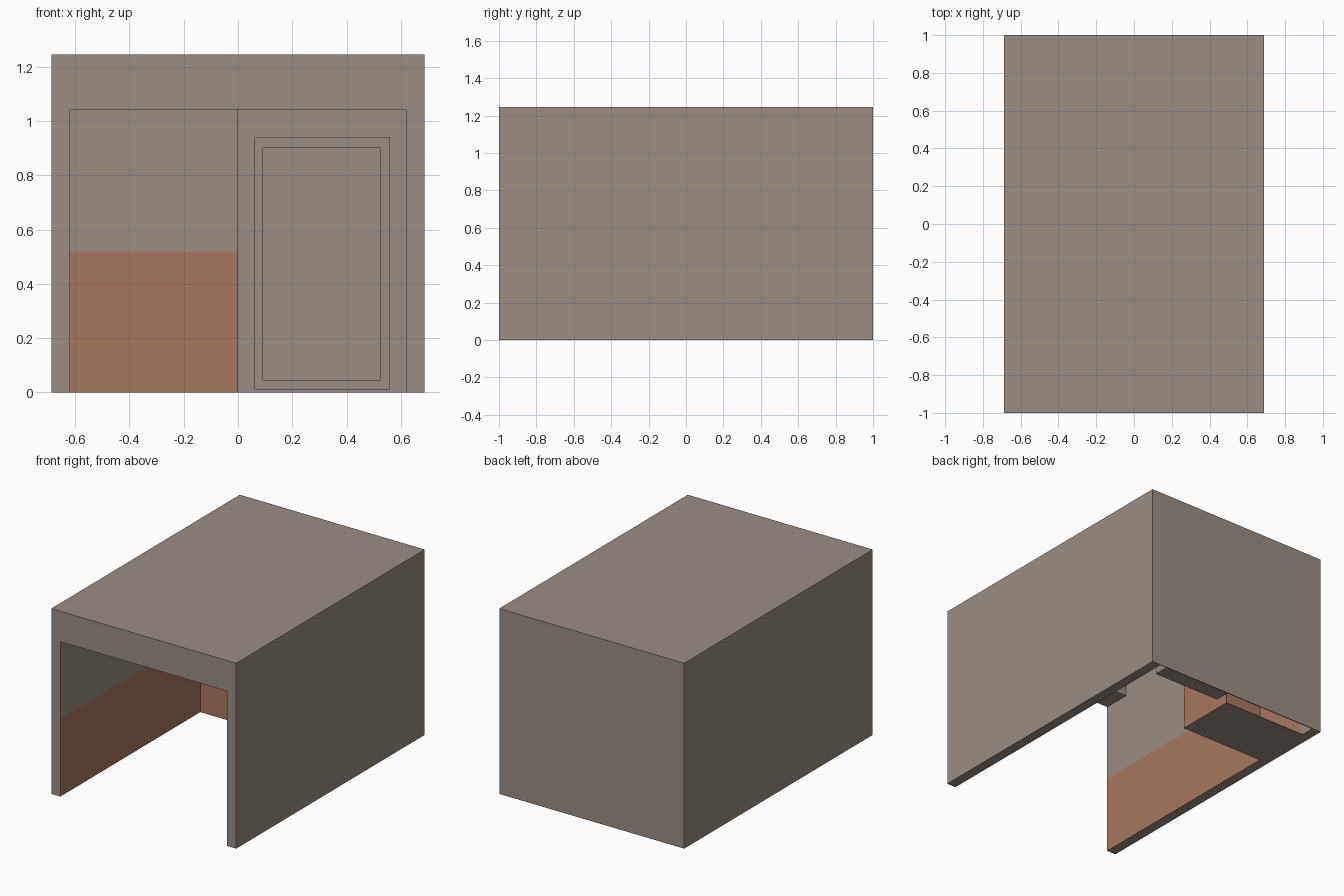
import bpy, bmesh
from mathutils import Vector

if "Cube" in bpy.data.objects:
    bpy.data.objects.remove(bpy.data.objects["Cube"])

W, WI = 0.687, 0.62        # outer and inner half widths
H, OPEN = 1.245, 1.04      # building height, opening height
BAND = 0.52                # top of the painted lower wall
SKIN = 0.006               # thickness of roof and rear skin


def material(name, rgb):
    m = bpy.data.materials.new(name)
    m.diffuse_color = (*rgb, 1)
    m.use_nodes = True
    m.node_tree.nodes["Principled BSDF"].inputs["Base Color"].default_value = m.diffuse_color
    return m


GREY = material("warm_grey", (0.328, 0.270, 0.231))
RUST = material("rust_paint", (0.386, 0.184, 0.119))


def box(name, lo, hi, painted=None, split_y=None):
    """Box from corner lo to hi; painted(normal, centre) picks rust faces."""
    bm = bmesh.new()
    bmesh.ops.create_cube(bm, size=1)
    for v in bm.verts:
        v.co = Vector([a + (c + 0.5) * (b - a) for a, b, c in zip(lo, hi, v.co)])
    if painted:
        cuts = [((0, 0, BAND), (0, 0, 1))]
        if split_y is not None:
            cuts.append(((0, split_y, 0), (0, 1, 0)))
        for co, no in cuts:
            bmesh.ops.bisect_plane(bm, geom=bm.verts[:] + bm.edges[:] + bm.faces[:],
                                   plane_co=co, plane_no=no)
    bm.normal_update()
    if painted:
        for f in bm.faces:
            f.material_index = int(painted(f.normal, f.calc_center_median()))
    me = bpy.data.meshes.new(name)
    bm.to_mesh(me)
    bm.free()
    me.materials.append(GREY)
    me.materials.append(RUST)
    ob = bpy.data.objects.new(name, me)
    bpy.context.collection.objects.link(ob)
    return ob


# Side walls, painted on the inside up to the band
for side, name in ((-1, "left_wall"), (1, "right_wall")):
    xs = sorted((side * W, side * WI))
    box(name, (xs[0], -1, 0), (xs[1], 1, H),
        lambda n, c, s=side: n.x * s < -0.9 and c.z < BAND and c.y < 0.88, 0.88)

# Roof skin, rear skin and the deep header over the opening
box("roof", (-WI, -1, H - SKIN), (WI, 1, H))
box("rear_wall", (-WI, 1 - SKIN, 0), (WI, 1, H - SKIN))
box("header", (-WI, -1, OPEN), (WI, -0.815, H - SKIN))

# Hollow closet in the rear left corner, painted below the band
low = lambda n, c: abs(n.z) < 0.5 and c.z < BAND
T = 0.004
box("closet_front", (-WI, 0.485, 0), (0, 0.485 + T, H - SKIN), low)
box("closet_side", (-T, 0.485 + T, 0), (0, 0.90, H - SKIN), low)
box("closet_floor", (-WI, 0.485 + T, 0), (-T, 0.90, T))

# Door frame and recessed door in the rear right
X0, X1, Z0, Z1 = 0.06, 0.56, 0.01, 0.94
A0, A1, B0, B1 = 0.093, 0.526, 0.045, 0.90
YF, YB = 0.88, 1 - SKIN
box("frame_left", (X0, YF, Z0), (A0, YB, Z1))
box("frame_right", (A1, YF, Z0), (X1, YB, Z1))
box("frame_top", (A0, YF, B1), (A1, YB, Z1))
box("frame_bottom", (A0, YF, Z0), (A1, YB, B0))
box("door_panel", (A0, 0.92, B0), (A1, YB, B1))
